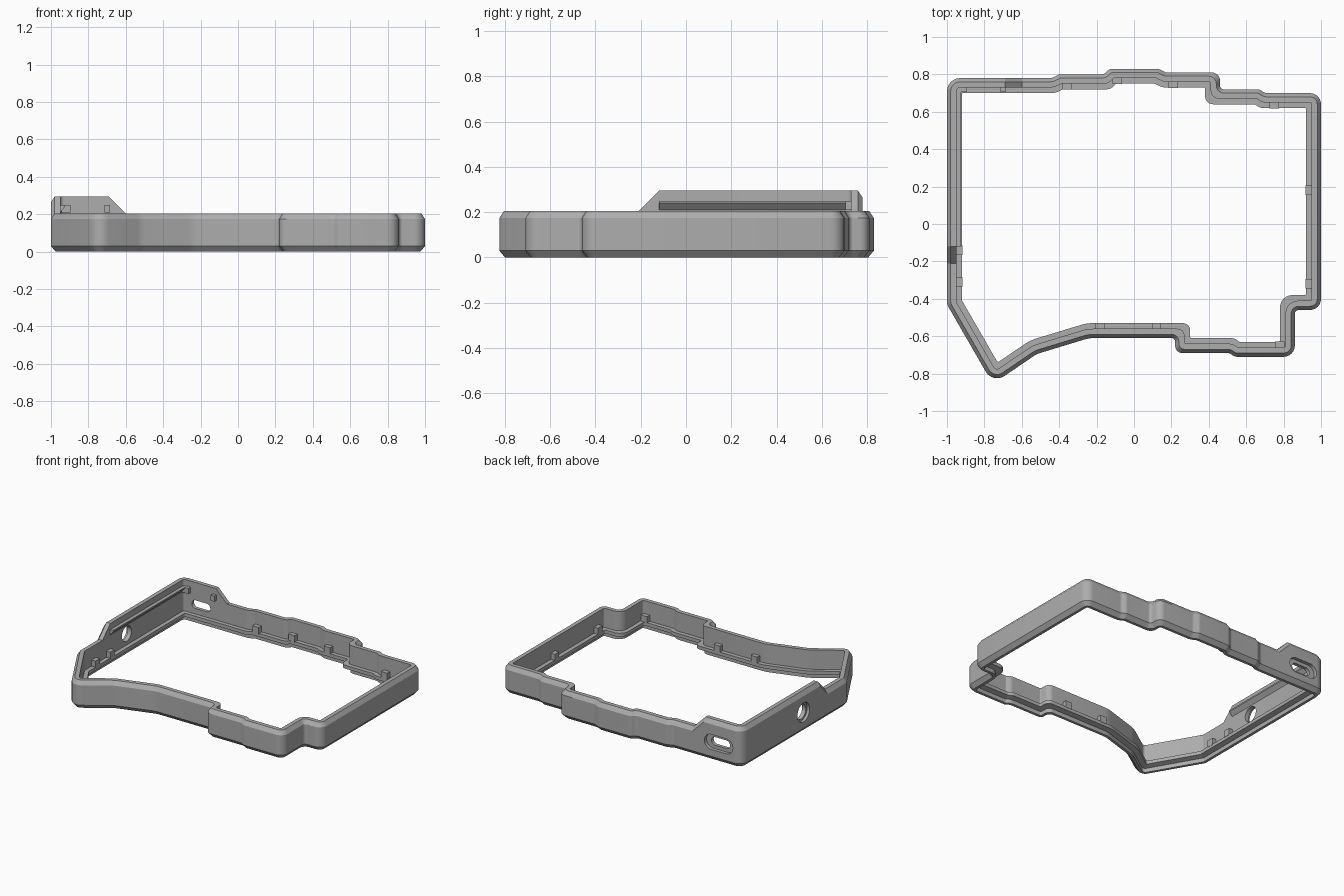
import bpy, bmesh, math
from mathutils import Vector, Matrix

if "Cube" in bpy.data.objects:
    bpy.data.objects.remove(bpy.data.objects["Cube"])

grey = bpy.data.materials.new("case_grey")
grey.use_nodes = True
grey.diffuse_color = (0.42, 0.42, 0.42, 1)
grey.node_tree.nodes["Principled BSDF"].inputs["Base Color"].default_value = (0.42, 0.42, 0.42, 1)

# Outer outline, counter-clockwise: x, y, corner radius
OUTLINE = [
    (1, .70, .06), (.70, .70, .04), (.67, .72, .04), (.46, .72, .02), (.46, .81, .06),
    (.17, .81, .04), (.13, .83, .04), (-.13, .83, .04), (-.16, .80, .04), (-.40, .80, .04),
    (-.44, .78, .04), (-.60, .78, 0), (-.69, .78, 0), (-1, .78, .07), (-1, -.12, 0),
    (-1, -.21, 0), (-1, -.43, .06), (-.755, -.855, .07), (-.52, -.695, .15),
    (-.24, -.61, .15), (.22, -.61, .02), (.22, -.69, .05), (.51, -.69, .04),
    (.54, -.71, .04), (.86, -.71, .06), (.86, -.46, .02), (1, -.46, .06)]
RAISED = range(12, 15)       # corners where the rim is taller
LIFT, ARC = .09, 6
WALL = .05

# Wall cross-section: inset from the outline, height, follows the raised rim
PROFILE = [(.025, 0, 0), (0, .03, 0), (0, .175, 1), (.02, .205, 1), (WALL, .205, 1),
           (WALL, .065, 0), (.08, .065, 0), (.08, .04, 0), (.045, .03, 0), (.045, 0, 0)]


def finish(name, bm):
    bmesh.ops.recalc_face_normals(bm, faces=bm.faces)
    mesh = bpy.data.meshes.new(name)
    bm.to_mesh(mesh)
    bm.free()
    obj = bpy.data.objects.new(name, mesh)
    bpy.context.collection.objects.link(obj)
    mesh.materials.append(grey)
    return obj


def ring(inset):
    """Inset outline with filleted corners, as (point, lift) pairs."""
    pts = [Vector(p[:2]) for p in OUTLINE]
    n = len(pts)
    dirs = [(pts[(i + 1) % n] - pts[i]).normalized() for i in range(n)]
    left = [Vector((-d.y, d.x)) for d in dirs]
    off = [pts[i] + (left[i - 1] + left[i]) * inset / (1 + left[i - 1].dot(left[i]))
           for i in range(n)]
    out = []
    for i in range(n):
        u, v, radius = dirs[i - 1], dirs[i], OUTLINE[i][2]
        lift = LIFT if i in RAISED else 0
        if radius == 0:
            out.append((off[i], lift))
            continue
        turn = math.atan2(u.x * v.y - u.y * v.x, u.dot(v))
        side = 1 if turn > 0 else -1
        r = max(radius - inset, .008) if side > 0 else radius + inset
        half = math.tan(abs(turn) / 2)
        room = min((off[i] - off[i - 1]).length, (off[(i + 1) % n] - off[i]).length)
        t = min(r * half, .48 * room)
        start = off[i] - u * t
        centre = start + left[i - 1] * (side * t / half)
        for k in range(ARC + 1):
            out.append((centre + Matrix.Rotation(turn * k / ARC, 2) @ (start - centre), lift))
    return out


# Frame wall with ledge, swept around the outline
bm = bmesh.new()
loops = [[bm.verts.new((p.x, p.y, z + lift * follow)) for p, lift in ring(inset)]
         for inset, z, follow in PROFILE]
for a, b in zip(loops, loops[1:] + loops[:1]):
    for i in range(len(a)):
        j = (i + 1) % len(a)
        bm.faces.new((a[i], a[j], b[j], b[i]))
frame = finish("frame", bm)


def pill(name, centre, axis, radius, half_length, depth):
    """Rounded-end cutter lying along 'axis' ('x' or 'y')."""
    bm = bmesh.new()
    verts = []
    for k in range(32):
        a = 2 * math.pi * (k + .5) / 32
        s = radius * math.cos(a) + math.copysign(half_length, math.cos(a))
        h = radius * math.sin(a)
        offset = (-depth, s, h) if axis == "x" else (s, -depth, h)
        verts.append(bm.verts.new(Vector(centre) + Vector(offset)))
    face = bm.faces.new(verts)
    push = Vector((2 * depth, 0, 0)) if axis == "x" else Vector((0, 2 * depth, 0))
    ext = bmesh.ops.extrude_face_region(bm, geom=[face])["geom"]
    bmesh.ops.translate(bm, vec=push, verts=[e for e in ext if isinstance(e, bmesh.types.BMVert)])
    return finish(name, bm)


# Cable openings: through cut plus wider shallow recess on the outside
cutters = [
    pill("round_port_cutter", (-1, .07, .147), "x", .055, 0, .075),
    pill("round_recess_cutter", (-1, .07, .147), "x", .07, 0, .02),
    pill("slot_port_cutter", (-.81, .78, .135), "y", .03, .045, .075),
    pill("slot_recess_cutter", (-.81, .78, .135), "y", .055, .06, .025)]
for cutter in cutters:
    cutter.hide_render = True
    mod = frame.modifiers.new("cut", "BOOLEAN")
    mod.operation = "DIFFERENCE"
    mod.solver = "EXACT"
    mod.object = cutter
    bpy.context.view_layer.objects.active = frame
    bpy.ops.object.modifier_apply(modifier=mod.name)
    bpy.data.objects.remove(cutter)

bpy.ops.object.select_all(action="DESELECT")
frame.select_set(True)
bpy.context.view_layer.objects.active = frame
bpy.ops.object.shade_smooth_by_angle(angle=math.radians(25))


def block(name, x, y, z, sx, sy, sz):
    bm = bmesh.new()
    bmesh.ops.create_cube(bm, size=1)
    bmesh.ops.scale(bm, vec=(sx, sy, sz), verts=bm.verts)
    bmesh.ops.translate(bm, vec=(x, y, z), verts=bm.verts)
    return finish(name, bm)


# Small support blocks on the ledge
for x, y in [(-.36, .735), (-.09, .765), (.21, .745), (.75, .635),
             (.78, -.645), (.12, -.545), (-.18, -.545)]:
    block("ledge_block", x, y, .085, .05, .034, .05)
for x, y in [(-.935, -.31), (-.935, -.14), (.935, .18), (.935, -.32)]:
    block("ledge_block", x, y, .085, .034, .05, .05)

# Retaining rail with a sloped underside on the raised side wall
bm = bmesh.new()
section = [bm.verts.new((x, -.12, z)) for x, z in
           [(-.955, .205), (-.925, .24), (-.925, .25), (-.955, .25)]]
face = bm.faces.new(section)
ext = bmesh.ops.extrude_face_region(bm, geom=[face])["geom"]
bmesh.ops.translate(bm, vec=(0, .85, 0), verts=[e for e in ext if isinstance(e, bmesh.types.BMVert)])
finish("retaining_rail", bm)

# Retaining clips on the raised back wall
for x, width in [(-.92, .05), (-.70, .03)]:
    block("retaining_clip", x, .72, .23, width, .03, .04)
